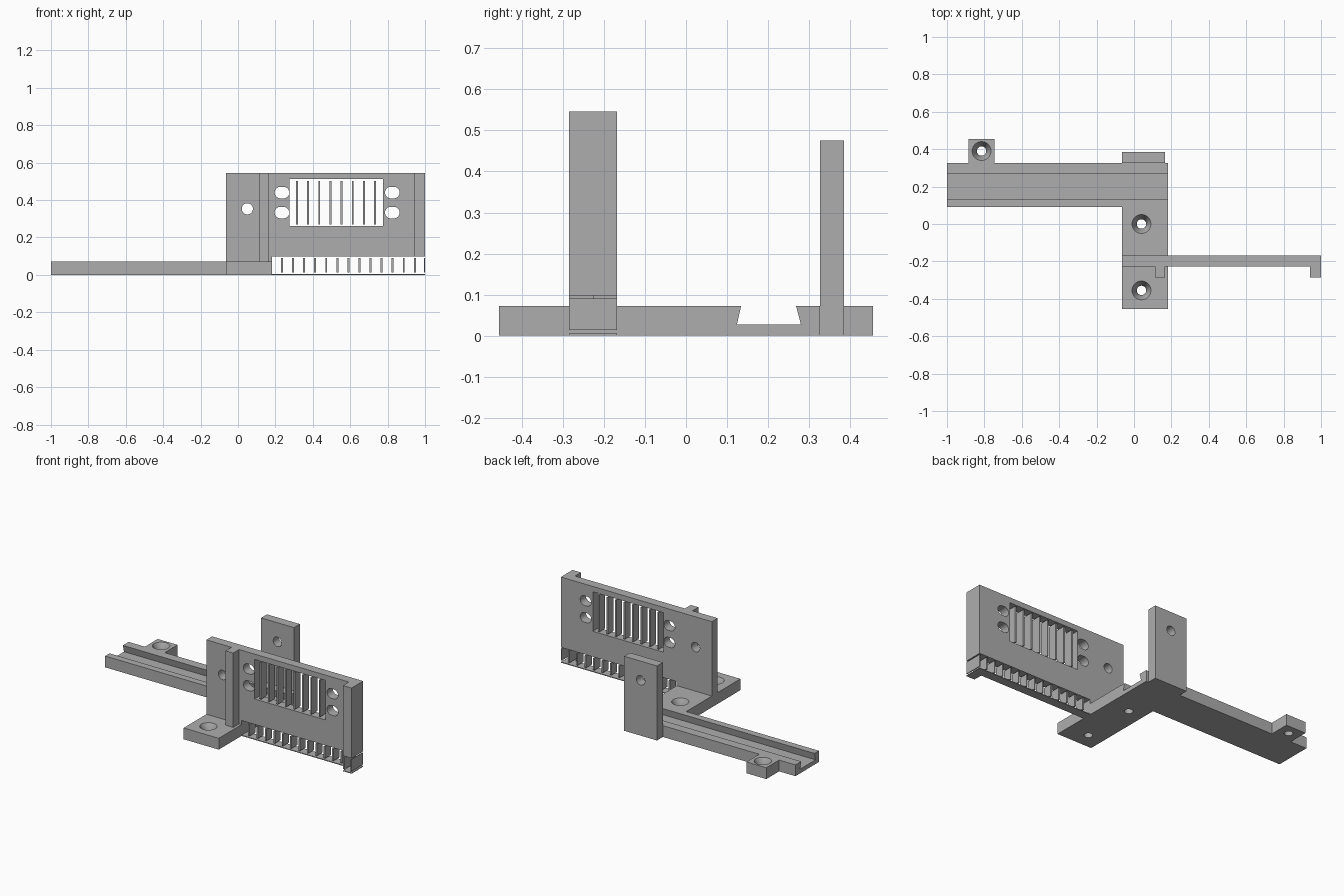
import bpy, bmesh, math
from mathutils import Matrix

cube = bpy.data.objects.get("Cube")
if cube:
    bpy.data.objects.remove(cube, do_unlink=True)

grey = bpy.data.materials.new("plain grey")
grey.use_nodes = True
colour = (0.42, 0.42, 0.42, 1)
grey.diffuse_color = colour
grey.node_tree.nodes["Principled BSDF"].inputs["Base Color"].default_value = colour

AXES = {  # maps profile (u, v, extrusion) to world axes
    "z": lambda u, v, w: (u, v, w),
    "y": lambda u, v, w: (u, w, v),
    "x": lambda u, v, w: (w, u, v),
}


def prism(name, points, low, high, axis="z"):
    """Extrude a closed outline along an axis."""
    bm = bmesh.new()
    place = AXES[axis]
    rings = [[bm.verts.new(place(u, v, w)) for u, v in points] for w in (low, high)]
    bm.faces.new(rings[0])
    bm.faces.new(rings[1])
    n = len(points)
    for i in range(n):
        j = (i + 1) % n
        bm.faces.new((rings[0][i], rings[0][j], rings[1][j], rings[1][i]))
    bmesh.ops.recalc_face_normals(bm, faces=bm.faces)
    return finish(name, bm)


def finish(name, bm):
    mesh = bpy.data.meshes.new(name)
    bm.to_mesh(mesh)
    bm.free()
    mesh.materials.append(grey)
    obj = bpy.data.objects.new(name, mesh)
    bpy.context.collection.objects.link(obj)
    return obj


def box(name, x, y, z):
    return prism(name, [(x[0], y[0]), (x[1], y[0]), (x[1], y[1]), (x[0], y[1])], *z)


def slot(cx, cz, r, half=0.0, n=24):
    """Round or stadium outline."""
    pts = []
    for i in range(n):
        a = 2 * math.pi * (i + 0.5) / n
        pts.append((cx + math.copysign(half, math.cos(a)) + r * math.cos(a), cz + r * math.sin(a)))
    return pts


def cone(name, x, y, z0, z1, r0, r1):
    bm = bmesh.new()
    bmesh.ops.create_cone(bm, cap_ends=True, segments=32, radius1=r0, radius2=r1, depth=z1 - z0,
                          matrix=Matrix.Translation((x, y, (z0 + z1) / 2)))
    return finish(name, bm)


def cut(target, cutters):
    """Subtract each cutter, then remove it."""
    bpy.context.view_layer.objects.active = target
    for c in cutters:
        mod = target.modifiers.new("cut", "BOOLEAN")
        mod.operation, mod.solver, mod.object = "DIFFERENCE", "EXACT", c
        bpy.ops.object.modifier_apply(modifier=mod.name)
        bpy.data.objects.remove(c, do_unlink=True)


def smooth(obj):
    bpy.ops.object.select_all(action="DESELECT")
    obj.select_set(True)
    bpy.context.view_layer.objects.active = obj
    bpy.ops.object.shade_smooth_by_angle(angle=math.radians(30))


L, R = -0.065, 0.183       # base arm sides
TOP, HIGH = 0.072, 0.546   # base and wall heights
FRONT, FACE, BACK = -0.285, -0.226, -0.168

# Base: rail, cross arm and mounting ear
base = prism("base", [(-1, 0.09), (L, 0.09), (L, -0.455), (R, -0.455), (R, 0.326), (-0.745, 0.326),
                      (-0.745, 0.455), (-0.885, 0.455), (-0.885, 0.326), (-1, 0.326)], 0, TOP)
# Dovetail groove; its sides carry on above the base top
groove = prism("groove_cutter", [(0.124, 0.027), (0.28, 0.027), (0.267, 0.076), (0.135, 0.076)], -1.1, 0.3, "x")
cutters = [groove]
# Countersunk screw holes
for x, y in ((0.04, 0), (0.04, -0.355), (-0.815, 0.39)):
    cutters.append(cone("hole_cutter", x, y, -0.02, 0.05, 0.025, 0.025))
    cutters.append(cone("countersink_cutter", x, y, 0.024, TOP + 0.001, 0.025, 0.051))
cut(base, cutters)
smooth(base)

# Rear post with cross hole
post = box("rear_post", (L, 0.166), (0.326, 0.385), (0, 0.475))
cut(post, [prism("hole_cutter", slot(0.05, 0.353, 0.03), 0.3, 0.5, "y")])
smooth(post)

# Upright wall with two front ribs
wall = prism("wall", [(L, BACK), (L, FACE), (0.112, FACE), (0.112, FRONT), (0.166, FRONT), (0.166, FACE),
                      (0.94, FACE), (0.94, FRONT), (1, FRONT), (1, BACK)], TOP, HIGH)
cutters = [box("lower_gap_cutter", (R, 1.1), (-0.4, 0), (0, 0.098)),
           box("window_cutter", (0.275, 0.775), (-0.4, 0), (0.26, 0.512)),
           prism("hole_cutter", slot(0.05, 0.353, 0.03), -0.4, 0, "y")]
for x in (0.235, 0.825):
    for z in (0.333, 0.44):
        cutters.append(prism("slot_cutter", slot(x, z, 0.031, 0.008), -0.4, 0, "y"))
cut(wall, cutters)
smooth(wall)

# Thin bottom strip under the wall
prism("bottom_strip", [(R, BACK), (R, FACE), (0.94, FACE), (0.94, FRONT), (1, FRONT), (1, BACK)], 0, 0.005)

# Upright fins in the window and in the lower gap
for i in range(8):
    x = 0.315 + 0.0597 * i
    box("window_fin", (x - 0.005, x + 0.005), (FACE, BACK), (0.269, 0.503))
for i in range(14):
    x = 0.235 + 0.0592 * i
    depth = FRONT if x > 0.94 else FACE
    box("lower_fin", (x - 0.005 - 0.005 * (i == 13), min(x + 0.005, 1)), (depth, BACK), (0.014, 0.09))
